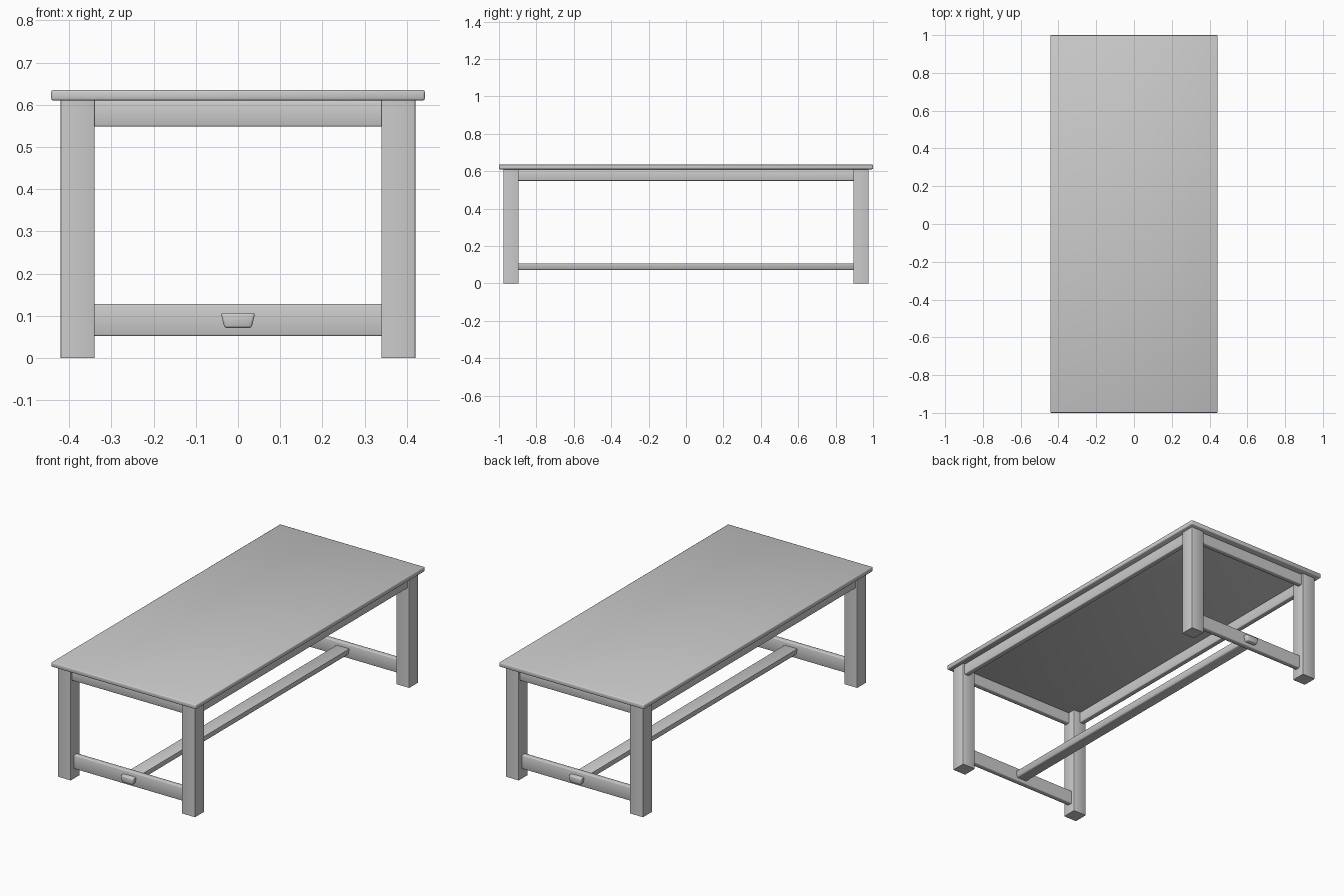
import bpy, bmesh, math
from mathutils import Vector

cube = bpy.data.objects.get("Cube")
if cube:
    bpy.data.objects.remove(cube, do_unlink=True)

# Single painted finish
grey = bpy.data.materials.new("plain_grey")
grey.use_nodes = True
grey.diffuse_color = (0.6, 0.6, 0.6, 1)
grey.node_tree.nodes["Principled BSDF"].inputs["Base Color"].default_value = (0.6, 0.6, 0.6, 1)


def beam(name, low, high, axis, bevel=0.004, flare=0, round_ends=False):
    """Box beam with eased long edges; flare widens its upper side in x."""
    low, high = Vector(low), Vector(high)
    mid, size = (low + high) / 2, high - low
    bm = bmesh.new()
    bmesh.ops.create_cube(bm, size=1)
    for v in bm.verts:
        v.co = Vector(a * b for a, b in zip(v.co, size))
        if v.co.z > 0:
            v.co.x += math.copysign(flare, v.co.x)
    edges = [e for e in bm.edges if round_ends or
             abs((e.verts[0].co - e.verts[1].co)[axis]) > size[axis] / 2]
    bmesh.ops.bevel(bm, geom=edges, offset=bevel, segments=2, profile=0.5,
                    affect='EDGES', clamp_overlap=True)
    bmesh.ops.recalc_face_normals(bm, faces=bm.faces)
    mesh = bpy.data.meshes.new(name)
    bm.to_mesh(mesh)
    bm.free()
    mesh.materials.append(grey)
    obj = bpy.data.objects.new(name, mesh)
    obj.location = mid
    bpy.context.collection.objects.link(obj)
    bpy.ops.object.select_all(action='DESELECT')
    obj.select_set(True)
    bpy.context.view_layer.objects.active = obj
    bpy.ops.object.shade_smooth_by_angle(angle=math.radians(50))
    return obj


X, Y, Z = 0, 1, 2
LEG_IN, LEG_OUT = Vector((0.34, 0.895)), Vector((0.42, 0.975))
TOP = 0.61

# Table top
beam("table_top", (-0.4425, -1, TOP), (0.4425, 1, 0.635), Y, 0.005, round_ends=True)

# Legs
for sx, side in ((-1, "right"), (1, "left")):
    for sy, end in ((-1, "front"), (1, "back")):
        cx, cy = sx * 0.38, sy * 0.935
        beam(f"{end}_{side}_leg", (cx - 0.04, cy - 0.04, 0), (cx + 0.04, cy + 0.04, TOP), Z, 0.002)

# Aprons and low rails across the two ends
for sy, end in ((-1, "front"), (1, "back")):
    ya, yr = sy * 0.95, sy * 0.93
    beam(f"{end}_apron", (-LEG_IN.x, ya - 0.015, 0.548), (LEG_IN.x, ya + 0.015, TOP), X)
    beam(f"{end}_rail", (-LEG_IN.x, yr - 0.015, 0.052), (LEG_IN.x, yr + 0.015, 0.128), X)

# Aprons along the two sides
for sx, side in ((-1, "right"), (1, "left")):
    xa = sx * 0.395
    beam(f"{side}_apron", (xa - 0.015, -LEG_IN.y, 0.548), (xa + 0.015, LEG_IN.y, TOP), Y)

# Long stretcher with its tapered section passing through both rails
beam("stretcher", (-0.032, -0.97, 0.071), (0.032, 0.97, 0.107), Y, 0.006, 0.009, True)
